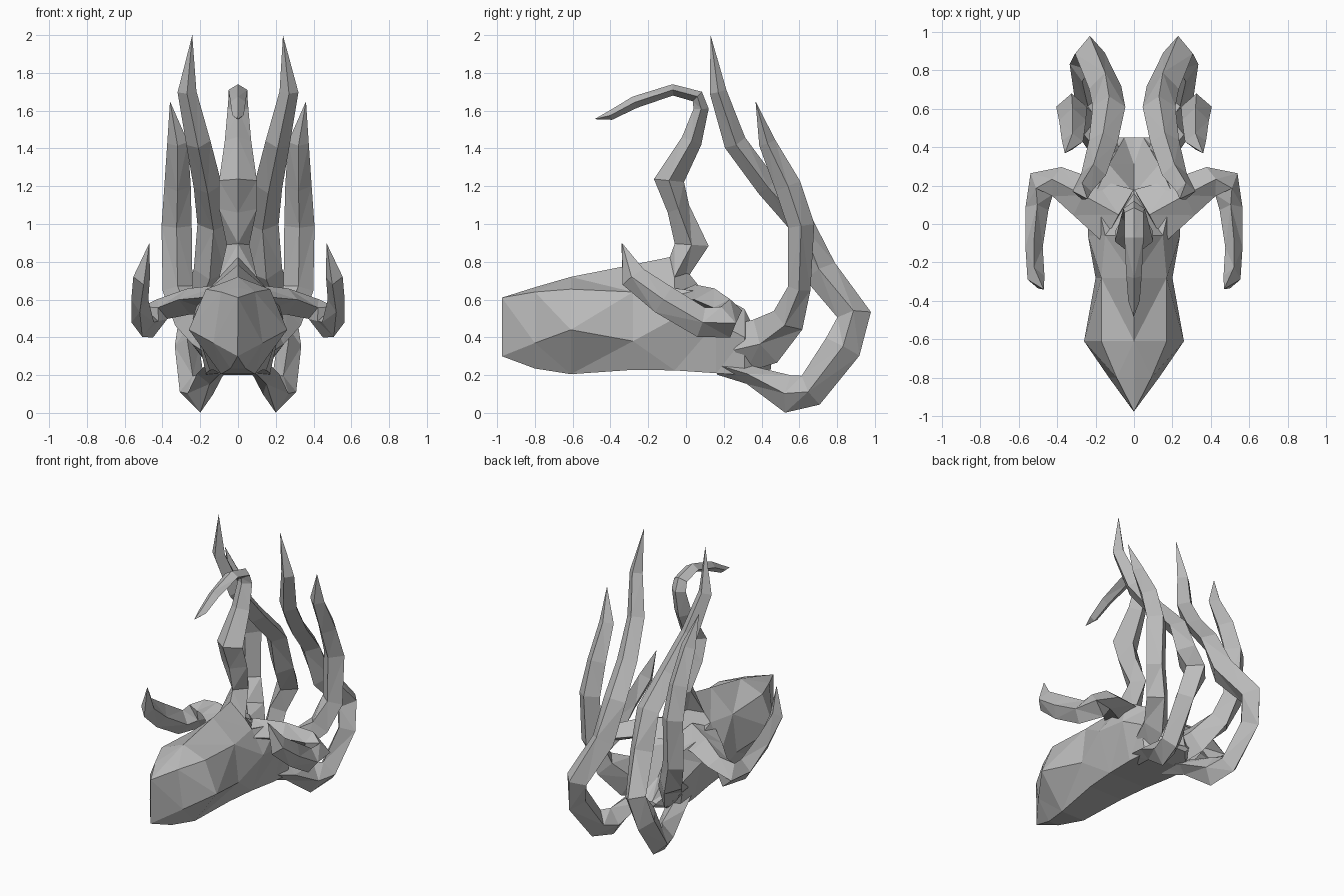
import bpy, bmesh
from mathutils import Vector

grey = bpy.data.materials.new("dark_grey")
grey.diffuse_color = (0.5, 0.5, 0.5, 1)


def finish(name, rings):
    """Skin a list of vertex rings (equal counts) into a flat faceted object."""
    bm = bmesh.new()
    loops = [[bm.verts.new(p) for p in r] for r in rings]
    n = len(loops[0])
    for a, b in zip(loops, loops[1:]):
        for i in range(n):
            j = (i + 1) % n
            bm.faces.new((a[i], a[j], b[j], b[i]))
    bm.faces.new(loops[0][::-1])
    bm.faces.new(loops[-1])
    bmesh.ops.remove_doubles(bm, verts=bm.verts, dist=0.006)
    bmesh.ops.triangulate(bm, faces=bm.faces)
    bmesh.ops.recalc_face_normals(bm, faces=bm.faces)
    me = bpy.data.meshes.new(name)
    bm.to_mesh(me)
    bm.free()
    me.materials.append(grey)
    ob = bpy.data.objects.new(name, me)
    bpy.context.collection.objects.link(ob)
    return ob


def limb(name, path, side=1, ref=(1, 0, 0)):
    """Diamond-section limb along (x, y, z, half width, half depth) stations."""
    pts = [Vector((p[0] * side, p[1], p[2])) for p in path]
    ref = Vector(ref)
    rings = []
    for i, (c, p) in enumerate(zip(pts, path)):
        t = Vector((0, 0, 0))
        if i:
            t += (c - pts[i - 1]).normalized()
        if i < len(pts) - 1:
            t += (pts[i + 1] - c).normalized()
        t.normalize()
        u = (ref - t * ref.dot(t)).normalized()
        v = t.cross(u)
        rings.append([c + u * p[3], c + v * p[4], c - u * p[3], c - v * p[4]])
    return finish(name, rings)


# Body: y, top z, upper corner x/z, widest x/z, lower corner x, bottom z
# (the rear ridge dips to form an open funnel)
sections = [
    (-0.975, 0.61, 0.002, 0.609, 0.002, 0.302, 0.002, 0.30),
    (-0.80, 0.665, 0.09, 0.64, 0.13, 0.37, 0.04, 0.235),
    (-0.61, 0.72, 0.17, 0.655, 0.26, 0.44, 0.09, 0.205),
    (-0.28, 0.785, 0.17, 0.64, 0.20, 0.38, 0.13, 0.228),
    (-0.06, 0.83, 0.15, 0.66, 0.24, 0.50, 0.15, 0.225),
    (0.16, 0.56, 0.20, 0.63, 0.23, 0.48, 0.17, 0.21),
    (0.31, 0.38, 0.13, 0.55, 0.20, 0.40, 0.17, 0.20),
    (0.45, 0.26, 0.05, 0.27, 0.08, 0.26, 0.05, 0.23),
]
rings = []
for y, zt, xu, zu, xm, zm, xl, zb in sections:
    rings.append([(0, y, zt), (xu, y, zu), (xm, y, zm), (xl, y, zb),
                  (-xl, y, zb), (-xm, y, zm), (-xu, y, zu)])
finish("body", rings)

# Central curling neck
limb("neck", [
    (0, -0.06, 0.72, 0.10, 0.06), (0, 0.03, 0.89, 0.06, 0.09),
    (0, -0.04, 1.08, 0.10, 0.06), (0, -0.09, 1.23, 0.10, 0.08),
    (0, 0.03, 1.44, 0.07, 0.055), (0, 0.08, 1.61, 0.055, 0.04),
    (0, 0.06, 1.675, 0.05, 0.035), (0, -0.07, 1.71, 0.05, 0.03),
    (0, -0.27, 1.645, 0.04, 0.032), (0, -0.40, 1.575, 0.03, 0.025),
    (0, -0.485, 1.555, 0.002, 0.002)])

# Limb paths for the right half, mirrored by sign
inner = [
    (0.10, 0.18, 0.25, 0.07, 0.05), (0.15, 0.34, 0.20, 0.07, 0.05),
    (0.20, 0.54, 0.10, 0.07, 0.10), (0.24, 0.66, 0.12, 0.07, 0.09),
    (0.27, 0.83, 0.35, 0.065, 0.10), (0.23, 0.89, 0.52, 0.08, 0.09),
    (0.15, 0.71, 0.75, 0.085, 0.09), (0.13, 0.61, 1.00, 0.085, 0.065),
    (0.16, 0.43, 1.20, 0.075, 0.06), (0.21, 0.26, 1.43, 0.065, 0.06),
    (0.27, 0.17, 1.70, 0.05, 0.045), (0.24, 0.13, 2.0, 0.002, 0.002)]
outer = [
    (0.12, 0.28, 0.34, 0.08, 0.13), (0.17, 0.42, 0.38, 0.08, 0.13),
    (0.26, 0.54, 0.49, 0.08, 0.09), (0.32, 0.60, 0.66, 0.08, 0.06),
    (0.325, 0.61, 0.99, 0.08, 0.07), (0.32, 0.54, 1.20, 0.07, 0.07),
    (0.32, 0.43, 1.43, 0.055, 0.045), (0.36, 0.37, 1.65, 0.002, 0.002)]
arm = [
    (0.08, 0.04, 0.60, 0.08, 0.16), (0.26, 0.14, 0.59, 0.07, 0.11),
    (0.40, 0.22, 0.55, 0.06, 0.08), (0.48, 0.21, 0.48, 0.09, 0.08),
    (0.505, 0.08, 0.48, 0.08, 0.06), (0.52, -0.12, 0.60, 0.08, 0.045),
    (0.51, -0.28, 0.72, 0.07, 0.045), (0.47, -0.34, 0.90, 0.002, 0.002)]

for label, s in (("right", 1), ("left", -1)):
    limb("inner_tentacle_" + label, inner, s)
    limb("outer_tentacle_" + label, outer, s)
    limb("arm_" + label, arm, s, ref=(0, 0.1, 1))
